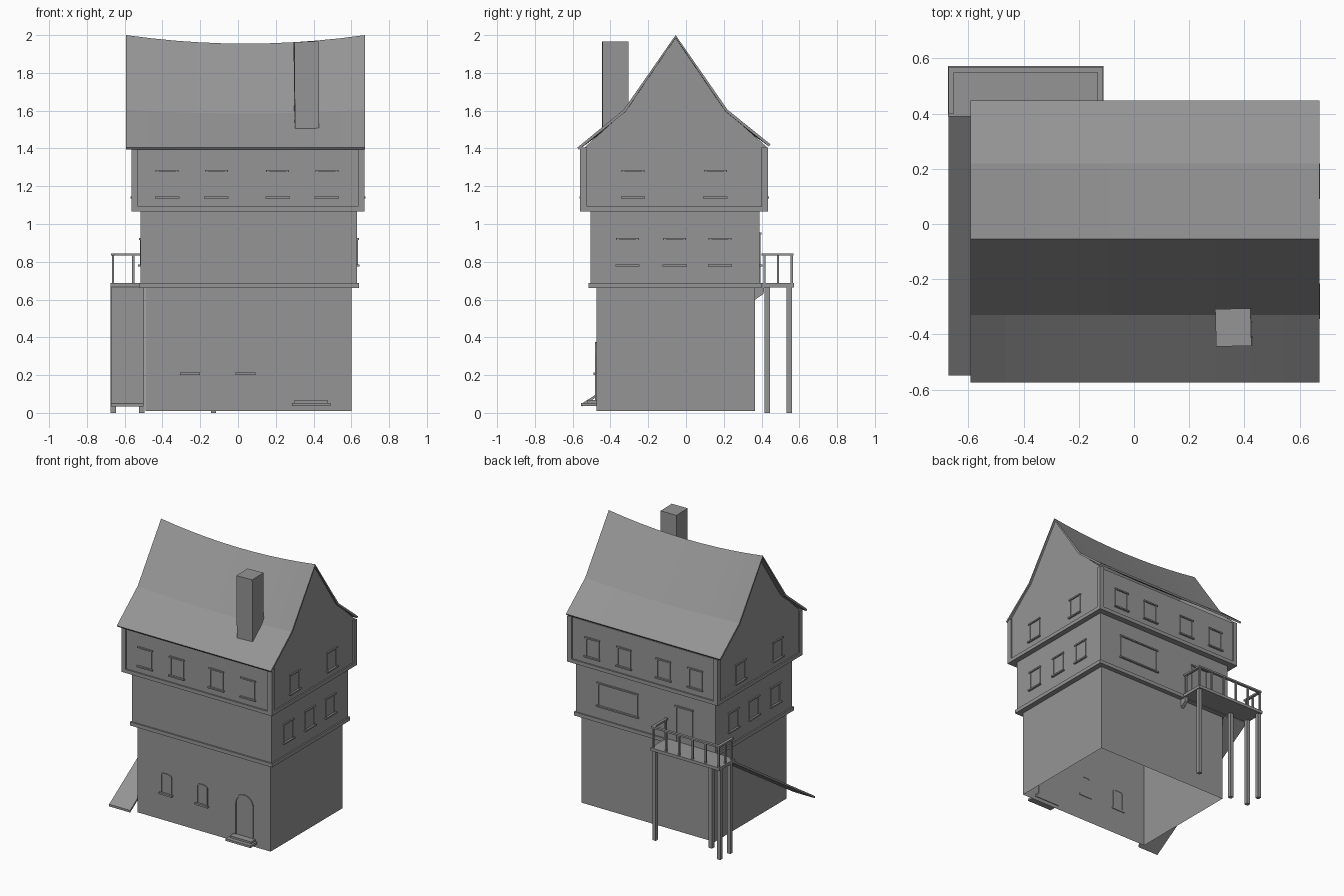
import bpy, bmesh, math
from mathutils import Matrix, Vector

if "Cube" in bpy.data.objects:
    bpy.data.objects.remove(bpy.data.objects["Cube"], do_unlink=True)

GREY = (0.3, 0.3, 0.3, 1)
mat = bpy.data.materials.new("plain_grey")
mat.use_nodes = True
mat.diffuse_color = GREY
mat.node_tree.nodes["Principled BSDF"].inputs["Base Color"].default_value = GREY


def finish(name, bm, matrix=None):
    """Turn a bmesh into a named object."""
    if matrix:
        bm.transform(matrix)
    mesh = bpy.data.meshes.new(name)
    bm.to_mesh(mesh)
    bm.free()
    mesh.materials.append(mat)
    ob = bpy.data.objects.new(name, mesh)
    bpy.context.collection.objects.link(ob)
    return ob


def boxes(name, spans, matrix=None, open_bottom=False):
    """One object from boxes given as ((x0, x1), (y0, y1), (z0, z1))."""
    bm = bmesh.new()
    for span in spans:
        size = [b - a for a, b in span]
        mid = [(a + b) / 2 for a, b in span]
        bmesh.ops.create_cube(bm, size=1, matrix=Matrix.Translation(mid) @ Matrix.Diagonal((*size, 1)))
    if open_bottom:
        bm.faces.ensure_lookup_table()
        low = min(bm.faces, key=lambda f: f.calc_center_median().z)
        bmesh.ops.delete(bm, geom=[low], context='FACES_ONLY')
    return finish(name, bm, matrix)


def prism(name, points, depth):
    """Extrude a flat polygon along depth."""
    bm = bmesh.new()
    face = bm.faces.new([bm.verts.new(p) for p in points])
    ext = bmesh.ops.extrude_face_region(bm, geom=[face])
    bmesh.ops.translate(bm, vec=depth, verts=[v for v in ext["geom"] if isinstance(v, bmesh.types.BMVert)])
    bmesh.ops.recalc_face_normals(bm, faces=bm.faces)
    return finish(name, bm)


def wall(side, distance):
    """Frame whose local -y points out of the chosen wall."""
    turn = {"front": 0, "right": 90, "back": 180, "left": -90}[side]
    return Matrix.Rotation(math.radians(turn), 4, 'Z') @ Matrix.Translation((0, -distance, 0))


def window(name, frame, u, z0, z1, w, sill=True):
    """Thin jambs with a projecting lintel and sill."""
    h, t = w / 2, 0.01
    parts = [((u - h, u - h + t), (-0.005, 0.005), (z0, z1)),
             ((u + h - t, u + h), (-0.005, 0.005), (z0, z1)),
             ((u - h - 0.005, u + h + 0.005), (-0.01, 0.005), (z1 - t, z1))]
    if sill:
        parts.append(((u - h - 0.008, u + h + 0.008), (-0.014, 0.005), (z0, z0 + t)))
    boxes(name, parts, frame)


def arch(name, frame, u, z0, z1, w, rise):
    """Arched surround made as a strip between two outlines."""
    def outline(inset):
        h = w / 2 - inset
        curve = [(u - h * math.cos(a), z1 - rise + (rise - inset) * math.sin(a))
                 for a in (math.pi * i / 12 for i in range(13))]
        return [(u - h, z0)] + curve + [(u + h, z0)]
    bm = bmesh.new()
    rings = [[bm.verts.new((x, -0.007, z)) for x, z in outline(i)] for i in (0, 0.009)]
    for i in range(len(rings[0]) - 1):
        bm.faces.new((rings[0][i], rings[0][i + 1], rings[1][i + 1], rings[1][i]))
    ext = bmesh.ops.extrude_face_region(bm, geom=bm.faces[:])
    bmesh.ops.translate(bm, vec=(0, 0.01, 0), verts=[v for v in ext["geom"] if isinstance(v, bmesh.types.BMVert)])
    bmesh.ops.recalc_face_normals(bm, faces=bm.faces)
    finish(name, bm, frame)


# Stacked storeys, each overhanging the one below
boxes("ground_storey", [((-0.49, 0.6), (-0.475, 0.365), (0.01, 0.67))], open_bottom=True)
boxes("middle_ledge", [((-0.525, 0.64), (-0.515, 0.40), (0.66, 0.687))])
boxes("middle_storey", [((-0.515, 0.63), (-0.505, 0.39), (0.68, 1.075))])
boxes("upper_storey", [((-0.555, 0.66), (-0.55, 0.425), (1.075, 1.4))])

# Timber frame of the upper storey
X, Y = (-0.565, 0.67), (-0.56, 0.435)
boxes("upper_floor_beams", [(X, Y, (1.065, 1.092))])
post = 0.035
boxes("upper_corner_posts", [(xs, ys, (1.07, 1.405))
                             for xs in ((X[0], X[0] + post), (X[1] - post, X[1]))
                             for ys in ((Y[0], Y[0] + post), (Y[1] - post, Y[1]))])

# Flared roof with a sagging ridge
PROFILE = [(-0.575, 1.405, 0), (-0.33, 1.605, 0.02), (-0.055, 2.0, 0.045),
           (0.22, 1.605, 0.02), (0.447, 1.422, 0)]
R0, R1, COLS = -0.592, 0.672, 10
bm = bmesh.new()
grid = []
for y, z, sag in PROFILE:
    row = []
    for j in range(COLS + 1):
        t = j / COLS
        row.append(bm.verts.new((R0 + (R1 - R0) * t, y, z - sag * (1 - (2 * t - 1) ** 2))))
    grid.append(row)
for a, b in zip(grid, grid[1:]):
    for j in range(COLS):
        bm.faces.new((a[j], a[j + 1], b[j + 1], b[j]))
roof = finish("roof", bm)
solid = roof.modifiers.new("thickness", 'SOLIDIFY')
solid.thickness = 0.014
solid.offset = -1

# Gable walls under the roof ends
for name, x in (("left_gable", 0.645), ("right_gable", -0.555)):
    slope = [(x, max(-0.55, min(0.425, y)), z - 0.012) for y, z, s in PROFILE]
    prism(name, [(x, -0.55, 1.38)] + slope + [(x, 0.425, 1.38)], (0.015, 0, 0))

# Chimney, leaning slightly
chimney = boxes("chimney", [((-0.064, 0.064), (-0.068, 0.068), (-0.46, 0))])
chimney.location = (0.36, -0.375, 1.965)
chimney.rotation_euler = (0, math.radians(-0.5), math.radians(1.5))

# Upper and middle windows
for side, dist in (("front", 0.55), ("back", 0.425)):
    s = 1 if side == "front" else -1
    for i, x in enumerate((-0.375, -0.115, 0.21, 0.47)):
        window(f"upper_{side}_window_{i}", wall(side, dist), s * x, 1.135, 1.285, 0.112)
for side, s, up, mid in (("right", 1, 0.66, 0.63), ("left", -1, 0.555, 0.515)):
    label = "plus_x" if s > 0 else "minus_x"
    for i, y in enumerate((-0.28, 0.155)):
        window(f"upper_{label}_window_{i}", wall(side, up), s * y, 1.135, 1.285, 0.112)
    for i, y in enumerate((-0.31, -0.06, 0.18)):
        window(f"middle_{label}_window_{i}", wall(side, mid), s * y, 0.775, 0.925, 0.112)
window("wide_back_window", wall("back", 0.39), -0.285, 0.775, 0.955, 0.33)
window("balcony_door_frame", wall("back", 0.39), 0.26, 0.687, 0.955, 0.14, sill=False)

# Ground floor openings and doorstep
front = wall("front", 0.475)
for i, x in enumerate((-0.255, 0.04)):
    arch(f"ground_window_{i}", front, x, 0.205, 0.36, 0.09, 0.016)
    boxes(f"ground_window_sill_{i}", [((x - 0.053, x + 0.053), (-0.015, 0.005), (0.2, 0.214))], front)
arch("front_door_frame", front, 0.385, 0.06, 0.375, 0.15, 0.075)
boxes("doorstep", [((0.285, 0.49), (-0.08, 0.005), (0.037, 0.053)),
                   ((0.3, 0.475), (-0.05, 0.005), (0.053, 0.067))], front)

# Balcony deck on posts
boxes("balcony_deck", [((-0.675, -0.11), (0.39, 0.573), (0.665, 0.687))])
leg = 0.014
boxes("balcony_legs", [((x - leg, x + leg), (y - leg, y + leg), (0, 0.67))
                       for x, y in ((-0.66, 0.547), (-0.66, 0.43), (-0.51, 0.43), (-0.13, 0.547))])
prism("balcony_bracket", [(-0.14, 0.36, 0.665), (-0.14, 0.415, 0.665), (-0.14, 0.41, 0.63),
                          (-0.14, 0.36, 0.595)], (0.025, 0, 0))

# Railing: top bars and balusters on three sides
r = 0.006
xs = [-0.662 + 0.108 * i for i in range(6)]
places = [(x, 0.56) for x in xs] + [(xs[0], 0.487), (xs[0], 0.415), (xs[-1], 0.415)]
boxes("balcony_balusters", [((x - r, x + r), (y - r, y + r), (0.68, 0.835)) for x, y in places])
boxes("balcony_handrail", [((xs[0] - 0.01, xs[-1] + 0.01), (0.55, 0.57), (0.832, 0.845))]
      + [((x - 0.01, x + 0.01), (0.4, 0.57), (0.832, 0.845)) for x in (xs[0], xs[-1])])

# Sloping walkway down from the balcony along the side wall
prism("walkway_ramp", [(-0.672, 0.41, 0.68), (-0.672, -0.55, 0.05),
                       (-0.672, -0.55, 0.034), (-0.672, 0.41, 0.662)], (0.172, 0, 0))
